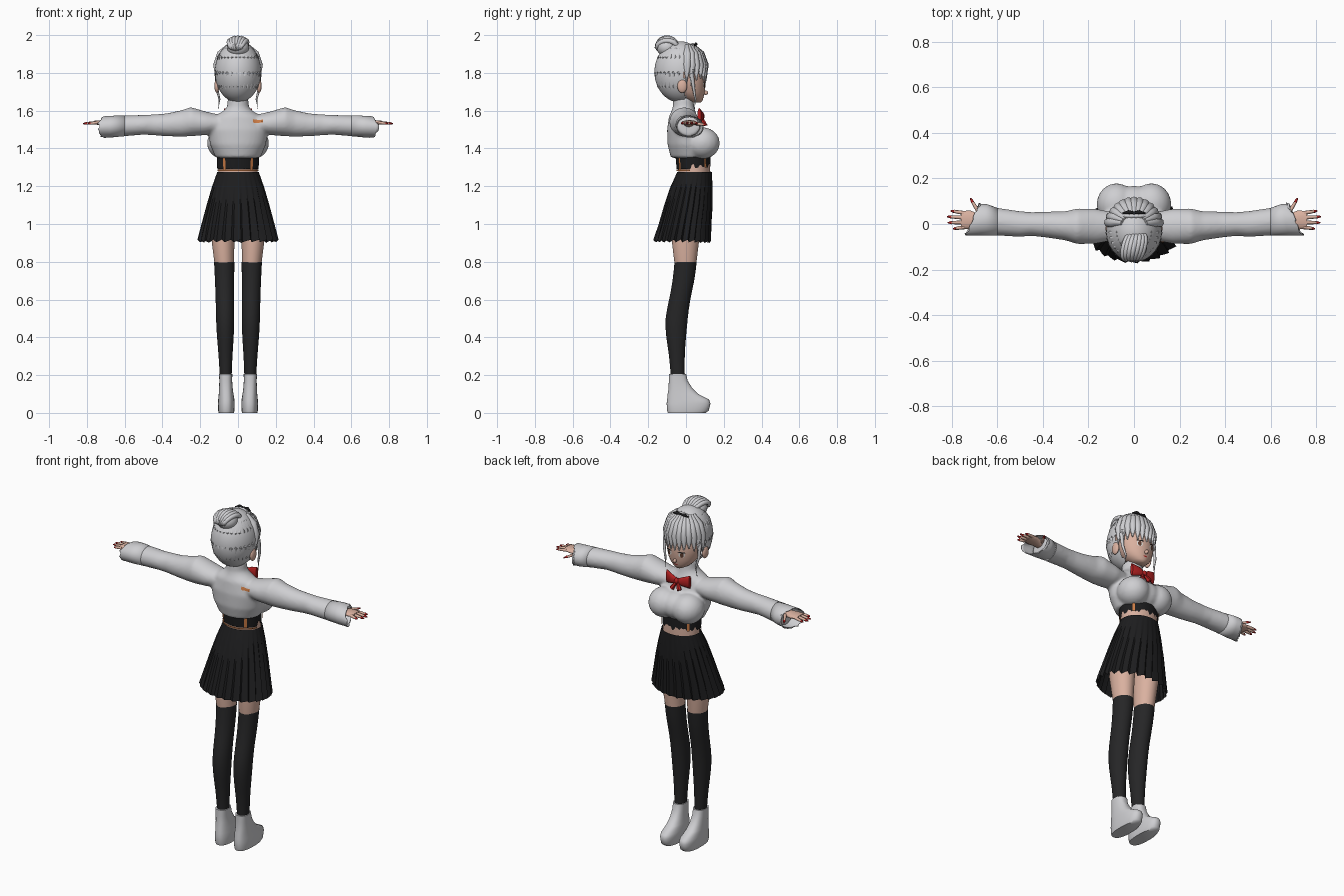
import bpy, bmesh, math, random
from mathutils import Vector, Matrix

random.seed(4)
if "Cube" in bpy.data.objects:
    bpy.data.objects.remove(bpy.data.objects["Cube"])


def material(name, r, g, b):
    m = bpy.data.materials.new(name)
    m.use_nodes = True
    m.diffuse_color = (r, g, b, 1)
    m.node_tree.nodes["Principled BSDF"].inputs["Base Color"].default_value = (r, g, b, 1)
    return m


white = material("pale_grey", .62, .62, .64)
black = material("skirt_black", .012, .012, .013)
charcoal = material("stocking_charcoal", .019, .019, .02)
skin = material("skin", .7, .44, .35)
orange = material("orange", .6, .2, .06)
red = material("red", .45, .015, .015)
eye_white = material("eye_white", .75, .72, .7)
brown = material("eye_brown", .12, .05, .03)
SIDES = (1, -1)


def loft(bm, sections, axis="Z", n=32, power=2, cap=True):
    """Skin ellipses (position, centre a, centre b, radius a, radius b); return the rings."""
    rings = []
    for t, a, b, ra, rb in sections:
        ring = []
        for i in range(n):
            c, s = math.cos(math.tau * i / n), math.sin(math.tau * i / n)
            u = a + ra * math.copysign(abs(c) ** (2 / power), c)
            v = b + rb * math.copysign(abs(s) ** (2 / power), s)
            ring.append(bm.verts.new((u, v, t) if axis == "Z" else (t, u, v)))
        rings.append(ring)
    bridge(bm, rings, cap)
    return rings


def bridge(bm, rings, cap):
    n = len(rings[0])
    for lo, hi in zip(rings, rings[1:]):
        for i in range(n):
            j = (i + 1) % n
            bm.faces.new((lo[i], lo[j], hi[j], hi[i]))
    if cap:
        bm.faces.new(rings[0])
        bm.faces.new(rings[-1])


def tube(bm, points, radii, n=8):
    pts = [Vector(p) for p in points]
    rings = []
    for k, p in enumerate(pts):
        d = pts[min(k + 1, len(pts) - 1)] - pts[max(k - 1, 0)]
        q = d.to_track_quat("Z", "Y")
        rings.append([bm.verts.new(p + q @ Vector((math.cos(math.tau * i / n), math.sin(math.tau * i / n), 0))
                                   * radii[k]) for i in range(n)])
    bridge(bm, rings, True)


def ball(bm, centre, radii, u=24, v=16):
    m = Matrix.Translation(centre) @ Matrix.Diagonal((*radii, 1))
    return bmesh.ops.create_uvsphere(bm, u_segments=u, v_segments=v, radius=1, matrix=m)["verts"]


def finish(name, bm, mat, angle=50, subdivide=0):
    bmesh.ops.recalc_face_normals(bm, faces=bm.faces[:])
    me = bpy.data.meshes.new(name)
    bm.to_mesh(me)
    bm.free()
    me.materials.append(mat)
    ob = bpy.data.objects.new(name, me)
    bpy.context.collection.objects.link(ob)
    bpy.ops.object.select_all(action="DESELECT")
    ob.select_set(True)
    bpy.context.view_layer.objects.active = ob
    bpy.ops.object.shade_smooth_by_angle(angle=math.radians(angle))
    if subdivide:
        ob.modifiers.new("Smooth", "SUBSURF").levels = subdivide
    return ob


def decal(name, centre, w, h, target, mat, offset=.004, oval=False):
    """Thin plate in the xz plane, laid on the target's surface."""
    bm = bmesh.new()
    for v in bmesh.ops.create_grid(bm, x_segments=8, y_segments=8, size=1)["verts"]:
        x, z = v.co.x, v.co.y
        if oval:
            x, z = x * math.sqrt(1 - z * z / 2), z * math.sqrt(1 - x * x / 2)
        v.co = Vector(centre) + Vector((x * w / 2, 0, z * h / 2))
    ob = finish(name, bm, mat)
    m = ob.modifiers.new("Lay", "SHRINKWRAP")
    m.target, m.wrap_mode, m.offset = target, "ABOVE_SURFACE", offset


# Blouse: torso, bust and sleeves fused into one soft surface
bm = bmesh.new()
loft(bm, [(1.35, 0, .02, .118, .1), (1.42, 0, .005, .148, .103), (1.5, 0, -.01, .16, .09),
          (1.57, 0, -.015, .125, .075), (1.6, 0, -.014, .075, .062), (1.62, 0, -.013, .058, .057),
          (1.67, 0, -.015, .053, .053)])
ball(bm, (0, .08, 1.43), (.1, .088, .078))
for s in SIDES:
    ball(bm, (s * .077, .086, 1.428), (.087, .093, .084))
    loft(bm, [(s * x, *r) for x, *r in (
        (.08, -.01, 1.53, .06, .045), (.17, -.01, 1.533, .077, .062), (.25, -.01, 1.542, .078, .077),
        (.3, -.008, 1.532, .064, .07), (.38, -.003, 1.525, .057, .06), (.45, 0, 1.525, .052, .055),
        (.5, 0, 1.525, .056, .052), (.6, .01, 1.52, .061, .055), (.67, .014, 1.516, .061, .051))], "X")
blouse = finish("blouse", bm, white)
m = blouse.modifiers.new("Fuse", "REMESH")
m.mode, m.voxel_size, m.use_smooth_shade = "VOXEL", .009, True
m = blouse.modifiers.new("Soften", "SMOOTH")
m.factor, m.iterations = .5, 5

# Open slanted cuffs, hands, nails
for s, side in zip(SIDES, ("left", "right")):
    bm = bmesh.new()
    rings = loft(bm, [(s * .6, .01, 1.52, .061, .055), (s * .68, .018, 1.516, .069, .057),
                      (s * .73, .019, 1.515, .07, .056), (s * .745, .02, 1.513, .07, .056)], "X", cap=False)
    for k, ring in enumerate(rings[1:]):
        for v in ring:
            v.co.x -= s * (v.co.y + .05) * (.25 + .12 * k)
            if k == 2:
                v.co.x += s * random.uniform(-.012, .004)
    finish(side + "_cuff", bm, white).modifiers.new("Cloth", "SOLIDIFY").thickness = .004

    hand, nails = bmesh.new(), bmesh.new()
    loft(hand, [(s * .6, .01, 1.53, .025, .022), (s * .68, .015, 1.533, .028, .018),
                (s * .72, .018, 1.536, .042, .014), (s * .76, .018, 1.537, .038, .01)], "X", 16)
    fingers = [((.745, y, 1.537), (x, y * 1.25 - .003, 1.532))
               for y, x in ((-.014, .79), (.007, .812), (.028, .815), (.048, .8))]
    for a, b in fingers + [((.675, .04, 1.533), (.715, .108, 1.525))]:
        a, b = Vector(a), Vector(b)
        a.x, b.x = s * a.x, s * b.x
        tube(hand, [a, a.lerp(b, .5), a.lerp(b, .9), b], [.009, .008, .006, .002])
        tube(nails, [a.lerp(b, .82), b + (b - a) * .08], [.0075, .003])
    finish(side + "_hand", hand, skin)
    finish(side + "_nails", nails, red)

# Waist, ragged top band, belt and straps
bm = bmesh.new()
loft(bm, [(1.1, 0, .02, .12, .09), (1.27, 0, .045, .104, .084), (1.38, 0, .035, .106, .088)])
finish("waist", bm, skin)
bm = bmesh.new()
rings = loft(bm, [(1.29, 0, .04, .11, .089), (1.33, 0, .038, .111, .091), (1.39, 0, .035, .112, .093)], n=64, cap=False)
for v in rings[0]:
    if v.co.y > .03:
        v.co.z += random.uniform(.005, .03)
band = finish("top_band", bm, black)
bm = bmesh.new()
rings = loft(bm, [(1.28, 0, .04, .112, .091), (1.288, 0, .04, .112, .091)], cap=False)
bmesh.ops.delete(bm, geom=[v for r in rings for v in r if v.co.y > .03], context="VERTS")
finish("back_belt", bm, orange)
for s in SIDES:
    decal("back_strap", (s * .077, -.04, 1.32), .018, .07, band, orange)
    decal("front_strap", (s * .095, .11, 1.315), .022, .085, band, orange, .006)
decal("back_tag", (.107, -.1, 1.55), .042, .02, blouse, orange)

# Pleated skirt
bm = bmesh.new()
PLEATS, STEPS = 26, 5
n = PLEATS * STEPS
rings = loft(bm, [(1.275, 0, .045, .11, .092), (1.24, 0, .038, .122, .1), (1.19, 0, .028, .138, .112),
                  (1.1, 0, .013, .163, .126), (1, 0, -.005, .188, .136), (.91, 0, -.02, .208, .148)],
             n=n, cap=False)
for k, ring in enumerate(rings):
    centre = sum((v.co for v in ring), Vector()) / n
    for i, v in enumerate(ring):
        fold = (i % STEPS) / (STEPS - 1) - .5
        v.co += (v.co - centre) * fold * .028 * k / 2
        if k == 5:
            v.co.z += fold * .014 - .04 * max(v.co.y, 0)
finish("pleated_skirt", bm, black, 30)

# Legs, stockings and platform shoes
for s, side in zip(SIDES, ("left", "right")):
    bm = bmesh.new()
    loft(bm, [(1.15, s * .07, .015, .065, .08), (.95, s * .081, -.003, .063, .077), (.77, s * .072, -.003, .05, .055)])
    finish(side + "_thigh", bm, skin)
    bm = bmesh.new()
    loft(bm, [(.8, s * .073, -.002, .054, .059), (.7, s * .071, -.012, .051, .058), (.6, s * .069, -.034, .049, .055),
              (.5, s * .068, -.052, .049, .061), (.4, s * .067, -.053, .045, .053), (.3, s * .066, -.048, .036, .04),
              (.18, s * .065, -.043, .031, .037)], cap=False)
    finish(side + "_stocking", bm, charcoal, subdivide=1)
    bm = bmesh.new()
    loft(bm, [(0, s * .062, .004, .04, .1), (.012, s * .062, .01, .043, .11), (.05, s * .062, .0135, .044, .116),
              (.07, s * .062, .011, .043, .111), (.1, s * .063, -.016, .039, .081),
              (.13, s * .064, -.029, .036, .063), (.17, s * .065, -.041, .034, .05),
              (.205, s * .065, -.045, .035, .046)], power=2.5)
    finish(side + "_shoe", bm, white)

# Bow
bm = bmesh.new()
for s in SIDES:
    loft(bm, [(s * x, y, z, ry, rz) for x, y, z, ry, rz in (
        (0, .08, 1.57, .008, .012), (.03, .082, 1.572, .014, .025), (.075, .07, 1.575, .01, .038))], "X", 16)
    tube(bm, [(0, .08, 1.57), (s * .025, .098, 1.525)], [.006, .014], 6)
ball(bm, (0, .086, 1.57), (.014, .013, .016))
finish("bow", bm, red)

# Head, ears and face
bm = bmesh.new()
loft(bm, [(1.643, 0, .055, .02, .024), (1.655, 0, .042, .045, .046), (1.675, 0, .03, .068, .064),
          (1.7, 0, .02, .085, .08), (1.75, 0, .01, .1, .094), (1.82, 0, 0, .105, .1), (1.9, 0, -.02, .08, .08)])
ball(bm, (0, .103, 1.695), (.009, .014, .012))
for s in SIDES:
    ball(bm, (s * .112, -.02, 1.73), (.013, .026, .036))
head = finish("head", bm, skin, 60)
for s in SIDES:
    decal("eye_white", (s * .043, .1, 1.735), .042, .03, head, eye_white, .002, True)
    decal("iris", (s * .042, .1, 1.735), .022, .029, head, brown, .004, True)
    decal("eyelash", (s * .044, .1, 1.752), .05, .007, head, black, .005, True)
decal("mouth", (0, .1, 1.67), .026, .006, head, red, .002, True)

# Hair cap with the face opening removed
HAIR = Vector((0, -.03, 1.805))
bm = bmesh.new()
verts = ball(bm, HAIR, (.122, .137, .162), 48, 32)
bmesh.ops.delete(bm, geom=[v for v in verts if v.co.y > .005 and v.co.z < 1.8], context="VERTS")
finish("hair_cap", bm, white, 60)


def on_hair(angle, z, grow=1.0):
    r = math.sqrt(max(0, 1 - ((z - HAIR.z) / .163) ** 2)) * grow
    return Vector((.122 * r * math.sin(angle), HAIR.y + .137 * r * math.cos(angle), z))


# Fringe, loose strands and back locks
bm = bmesh.new()
for k in range(-6, 7):
    a = k * .215
    end = 1.765 + random.uniform(-.008, .012) - (.025 if abs(k) > 4 else 0)
    path = [on_hair(a * .8, 1.945, .96), on_hair(a * .95, 1.9, .96), on_hair(a, 1.84, .97), on_hair(a * 1.03, end, 1.03)]
    tube(bm, path, [.01, .022, .021, .003])
for s in SIDES:
    tube(bm, [(s * .112, .03, 1.8), (s * .113, .04, 1.72), (s * .098, .05, 1.66), (s * .104, .045, 1.61)],
         [.012, .008, .005, .002])
for k in range(16):
    a = math.pi + (k - 7.5) * .2
    tube(bm, [on_hair(a, z, .925) for z in (1.93, 1.88, 1.8, 1.73, 1.68)], [.006, .011, .013, .011, .004])
finish("fringe_and_locks", bm, white, 70)

# Braided band and dark clip over the crown
bm = bmesh.new()
arc = [math.radians(-100 + 5 * i) for i in range(41)]
tube(bm, [(.109 * math.sin(t), .035, 1.805 + .143 * math.cos(t)) for t in arc],
     [.011 if i % 2 else .007 for i in range(41)])
finish("braided_band", bm, white)
bm = bmesh.new()
for s in SIDES:
    tube(bm, [(0, .05, 1.95), (s * .025, .052, 1.952), (s * .05, .046, 1.943)], [.005, .009, .003])
finish("hair_clip", bm, black)

# Twisted bun
bm = bmesh.new()
ball(bm, (0, -.1, 1.935), (.058, .056, .05))
for k in range(-3, 4):
    lean = k * .27
    path = []
    for i in range(13):
        t = math.radians(-110 + i * 220 / 12)
        path.append((.06 * math.sin(lean) * math.cos(t * .6) + .012 * math.sin(t), -.1 + .053 * math.sin(t),
                     1.935 + .051 * math.cos(t) * math.cos(lean)))
    tube(bm, path, [.004] + [.013] * 11 + [.004])
finish("hair_bun", bm, white, 70)
